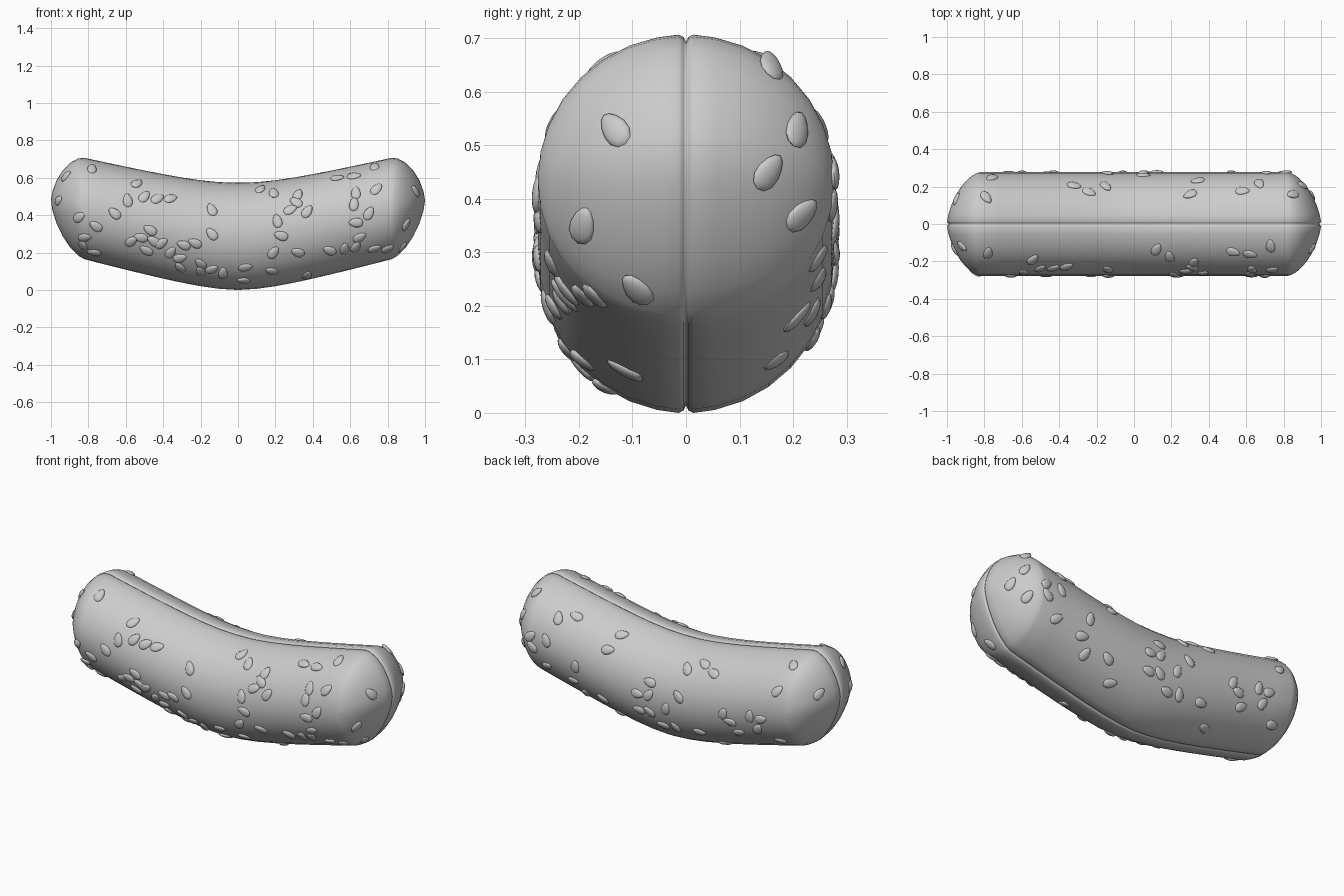
import bpy, bmesh, math, random
from mathutils import Matrix, Vector
from mathutils.bvhtree import BVHTree

random.seed(4)
if "Cube" in bpy.data.objects:
    bpy.data.objects.remove(bpy.data.objects["Cube"])

STRAIGHT, CAP, WIDTH = 0.822, 0.178, 0.277
ROUND = 1.6


def make_material(name, colour):
    mat = bpy.data.materials.new(name)
    mat.use_nodes = True
    mat.diffuse_color = colour
    mat.node_tree.nodes["Principled BSDF"].inputs["Base Color"].default_value = colour
    return mat


def make_object(name, bm, mat):
    mesh = bpy.data.meshes.new(name)
    bm.to_mesh(mesh)
    bm.free()
    obj = bpy.data.objects.new(name, mesh)
    bpy.context.collection.objects.link(obj)
    mesh.materials.append(mat)
    return obj


def shade(obj, degrees):
    bpy.ops.object.select_all(action="DESELECT")
    obj.select_set(True)
    bpy.context.view_layer.objects.active = obj
    bpy.ops.object.shade_smooth_by_angle(angle=math.radians(degrees))


def spine(x):
    """Height of the bent centre line."""
    return 0.287 + 0.25 * (math.hypot(x, 0.27) - 0.27)


def half_height(x):
    return 0.287 - 0.016 * min(abs(x) / STRAIGHT, 1)


def outline(y, high, cap, inset):
    """Closed loop around the loaf at depth y: straight top, cap, bottom, cap."""
    steps, turns = 16, 6
    top = [(STRAIGHT * (2 * i / steps - 1), 1) for i in range(1, steps)]
    angles = [math.pi / 2 * i / turns for i in range(turns + 1)]
    arc = [(STRAIGHT + (cap - inset) * math.sin(t) ** (2 / ROUND),
            math.cos(t) ** (2 / ROUND)) for t in angles]
    half = top + arc + [(x, -s) for x, s in arc[-2::-1]]
    loop = half + [(-x, -s) for x, s in half]
    return [(x, y, spine(x) + s * (half_height(x) * high - inset)) for x, s in loop]


# Bun half: groove lip first, then shrinking outlines out to the side
bun = bmesh.new()
rings = [outline(0, 1, CAP, 0.014), outline(0.005, 1, CAP, 0.004),
         outline(0.014, 1, CAP, 0)]
for k in range(1, 9):
    a = math.pi / 2 * k / 8
    flat = max(0, 1 - math.sin(a) ** ROUND) ** (1 / ROUND)
    rings.append(outline(WIDTH * math.sin(a), math.cos(a), CAP * flat, 0))
loops = [[bun.verts.new(p) for p in ring] for ring in rings]
for near, far in zip(loops, loops[1:]):
    for i in range(len(near)):
        j = (i + 1) % len(near)
        bun.faces.new((near[i], near[j], far[j], far[i]))
bmesh.ops.remove_doubles(bun, verts=bun.verts, dist=0.0005)
bmesh.ops.recalc_face_normals(bun, faces=bun.faces)
if max(bun.faces, key=lambda f: f.calc_center_median().y).normal.y < 0:
    bmesh.ops.reverse_faces(bun, faces=bun.faces)
surface = BVHTree.FromBMesh(bun)

grey = make_material("light grey", (0.6, 0.6, 0.6, 1))
loaf = make_object("split_bun", bun, grey)
mirror = loaf.modifiers.new("other_half", "MIRROR")
mirror.use_axis = (False, True, False)
shade(loaf, 50)

# Seed places in hundredths (along, up) on the two sides
FRONT = [(-92, 61), (-96, 48), (-78, 65), (-85, 39), (-82, 28), (-83, 24), (-77, 20),
         (-76, 34), (-66, 41), (-54, 57), (-59, 48), (-50, 50), (-43, 49), (-36, 49),
         (-57, 26), (-52, 28), (-47, 32), (-45, 26), (-49, 21), (-41, 25), (-36, 20),
         (-14, 43), (-14, 30), (-23, 25), (-29, 24), (-31, 17), (-31, 12), (-20, 14),
         (-20, 10), (-14, 11), (-8, 9), (4, 12), (3, 5), (18, 10), (37, 8), (19, 20),
         (23, 29), (21, 37), (32, 20), (49, 21), (57, 22), (12, 54), (19, 52), (32, 51),
         (28, 43), (37, 42), (31, 47), (53, 60), (62, 61), (73, 66), (74, 54), (63, 52),
         (62, 46), (70, 41), (63, 36), (65, 28), (63, 23), (73, 22), (88, 23), (80, 22),
         (90, 35), (95, 53)]
BACK = [(85, 65), (67, 57), (58, 59), (30, 55), (34, 48), (81, 45), (80, 39), (71, 45),
        (89, 37), (90, 53), (72, 29), (52, 35), (55, 25), (-15, 49), (-24, 53), (-32, 51),
        (-14, 35), (5, 38), (12, 30), (5, 31), (12, 20), (5, 21), (-6, 26), (-2, 14),
        (-10, 15), (-79, 66), (-76, 54), (-95, 53), (-60, 36), (-67, 36), (-43, 33),
        (-47, 29), (-64, 29), (-25, 16), (-75, 23), (-51, 23), (37, 19), (50, 18),
        (95, 45), (30, 10), (-35, 9)]


def add_seed(bm, point, normal):
    """Flat pip with one narrow end, lying on the crust."""
    turn = normal.to_track_quat("Z", "Y").to_matrix().to_4x4()
    spin = Matrix.Rotation(random.uniform(0, math.pi), 4, "Z")
    made = bmesh.ops.create_uvsphere(bm, u_segments=12, v_segments=8, radius=1)
    for v in made["verts"]:
        v.co = Vector((v.co.x * 0.039, v.co.y * (0.025 - 0.006 * v.co.x), v.co.z * 0.011))
        v.co = Matrix.Translation(point) @ turn @ spin @ v.co


seeds = bmesh.new()
for side, places in ((-1, FRONT), (1, BACK)):
    for along, up in places:
        hit, normal, _, _ = surface.ray_cast(Vector((along / 100, 1, up / 100)),
                                             Vector((0, -1, 0)))
        if hit:
            flip = Vector((1, side, 1))
            add_seed(seeds, hit * flip, normal * flip)
shade(make_object("seeds", seeds, grey), 60)
